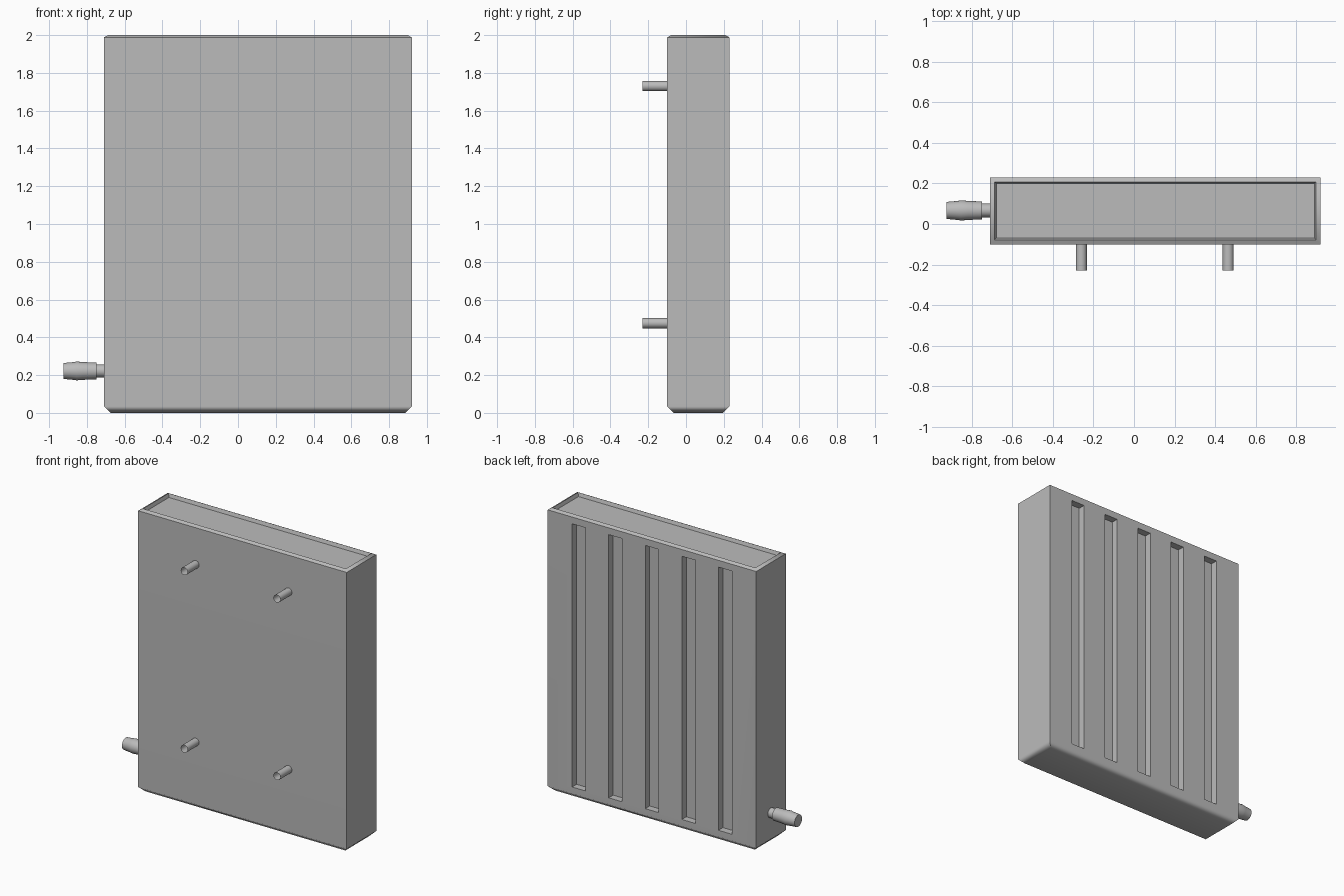
import bpy, bmesh, math
from mathutils import Matrix, Vector

cube = bpy.data.objects.get("Cube")
if cube:
    bpy.data.objects.remove(cube, do_unlink=True)

grey = bpy.data.materials.new("light_grey")
grey.use_nodes = True
grey.diffuse_color = (0.5, 0.5, 0.5, 1)
grey.node_tree.nodes["Principled BSDF"].inputs["Base Color"].default_value = (0.5, 0.5, 0.5, 1)

# Cabinet limits
X0, X1, Y0, Y1 = -0.71, 0.92, -0.10, 0.23
CX = (X0 + X1) / 2


def make_object(name, bm):
    bmesh.ops.recalc_face_normals(bm, faces=bm.faces)
    mesh = bpy.data.meshes.new(name)
    bm.to_mesh(mesh)
    bm.free()
    mesh.materials.append(grey)
    obj = bpy.data.objects.new(name, mesh)
    bpy.context.collection.objects.link(obj)
    return obj


def activate(obj):
    bpy.ops.object.select_all(action='DESELECT')
    obj.select_set(True)
    bpy.context.view_layer.objects.active = obj


def smooth(obj, degrees):
    activate(obj)
    bpy.ops.object.shade_smooth_by_angle(angle=math.radians(degrees))


def loft(bm, rings, cap_start=True, cap_end=True):
    """Skin a series of equal-length point rings."""
    loops = [[bm.verts.new(p) for p in ring] for ring in rings]
    for a, b in zip(loops, loops[1:]):
        for i in range(len(a)):
            j = (i + 1) % len(a)
            bm.faces.new((a[i], a[j], b[j], b[i]))
    if cap_start:
        bm.faces.new(loops[0])
    if cap_end:
        bm.faces.new(loops[-1])


def rectangle(inset, z):
    return [(X0 + inset, Y0 + inset, z), (X1 - inset, Y0 + inset, z),
            (X1 - inset, Y1 - inset, z), (X0 + inset, Y1 - inset, z)]


def circle(centre, radius, axis, sides):
    rot = Vector((0, 0, 1)).rotation_difference(axis)
    return [Vector(centre) + rot @ Vector((radius * math.cos(t), radius * math.sin(t), 0))
            for t in (math.tau * i / sides for i in range(sides))]


# Cabinet: chamfered base, sloped top rim and sunken lid
bm = bmesh.new()
loft(bm, [rectangle(i, z) for i, z in
          ((0.035, 0), (0, 0.035), (0, 1.988), (0.022, 2), (0.03, 1.975))])
cabinet = make_object("cabinet", bm)

# Five upright slots cut in the back
bm = bmesh.new()
for k in range(-2, 3):
    size = Matrix.Diagonal((0.105, 0.1, 1.86, 1))
    place = Matrix.Translation((CX + k * 0.286, Y1, 1.01))
    bmesh.ops.create_cube(bm, size=1, matrix=place @ size)
cutter = make_object("slot_cutter", bm)
cutter.hide_render = True
mod = cabinet.modifiers.new("slots", 'BOOLEAN')
mod.operation = 'DIFFERENCE'
mod.solver = 'EXACT'
mod.object = cutter
activate(cabinet)
bpy.ops.object.modifier_apply(modifier=mod.name)
bpy.data.objects.remove(cutter, do_unlink=True)
smooth(cabinet, 50)
weighted = cabinet.modifiers.new("weighted_normals", 'WEIGHTED_NORMAL')
weighted.keep_sharp = True

# Four open mounting tubes on the front
for side, x in (("right", -0.26), ("left", 0.465)):
    for level, z in (("lower", 0.475), ("upper", 1.73)):
        bm = bmesh.new()
        loft(bm, [circle((x, y, z), 0.027, Vector((0, 1, 0)), 20) for y in (-0.23, Y0)],
             False, False)
        smooth(make_object(f"{level}_{side}_mounting_tube", bm), 40)

# Cable gland on the right side: neck, collar and tapered end
bm = bmesh.new()
loft(bm, [circle((x, 0.067, 0.222), r, Vector((1, 0, 0)), 24) for x, r in
          ((X0, 0.034), (-0.75, 0.034), (-0.75, 0.044), (-0.82, 0.047),
           (-0.855, 0.05), (-0.87, 0.047), (-0.925, 0.042))])
smooth(make_object("cable_gland", bm), 40)
